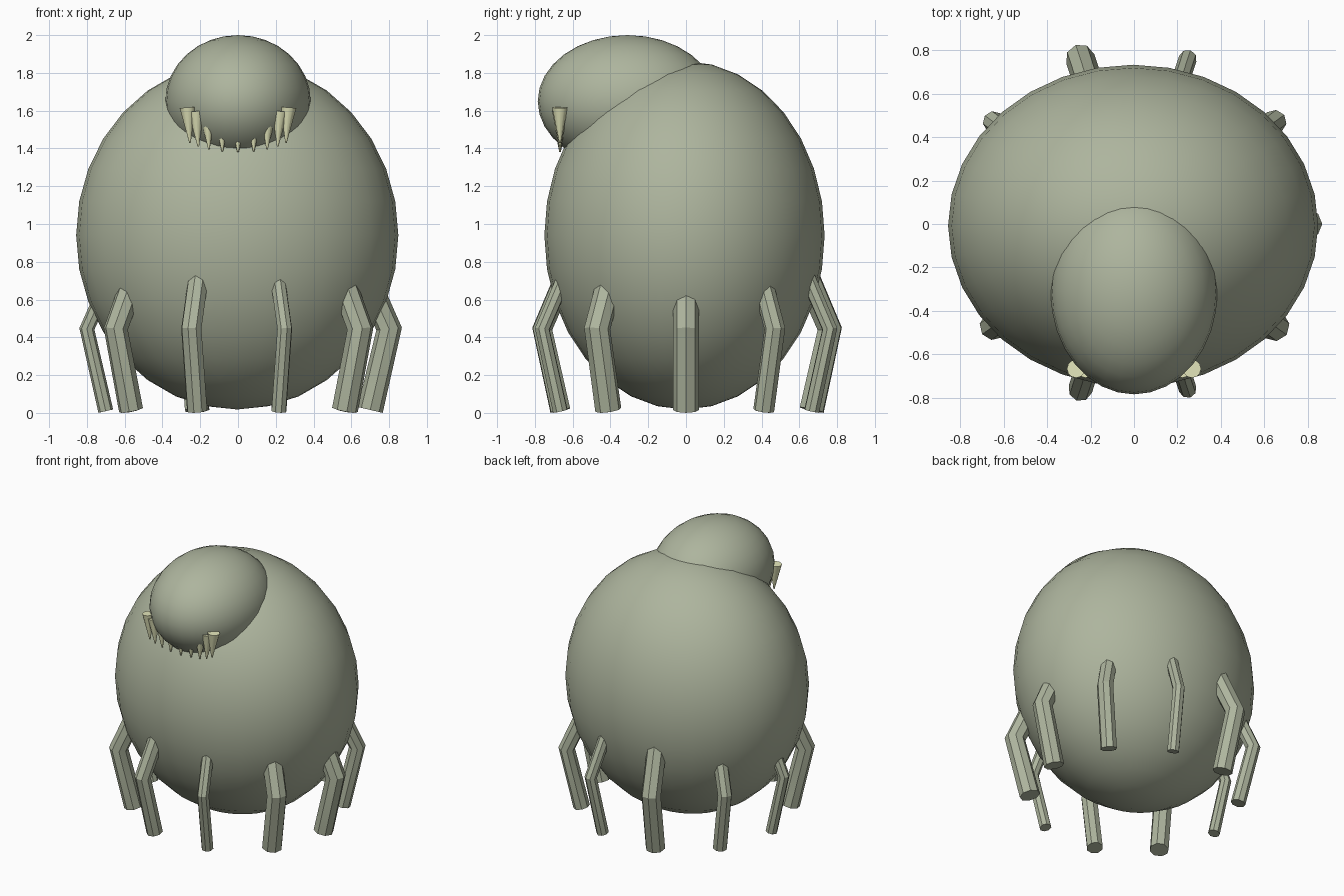
import bpy
from math import cos, sin, radians
from mathutils import Vector

if "Cube" in bpy.data.objects:
    bpy.data.objects.remove(bpy.data.objects["Cube"])


def material(name, color):
    mat = bpy.data.materials.new(name)
    mat.diffuse_color = (*color, 1)
    mat.use_nodes = True
    mat.node_tree.nodes["Principled BSDF"].inputs["Base Color"].default_value = mat.diffuse_color
    return mat


SKIN = material("olive_skin", (0.42, 0.46, 0.34))
IVORY = material("pale_ivory", (0.78, 0.80, 0.50))


def finish(name, mat):
    ob = bpy.context.object
    ob.name = name
    ob.data.materials.append(mat)
    bpy.ops.object.shade_smooth_by_angle(angle=radians(30))
    return ob


def ellipsoid(name, center, radii):
    bpy.ops.mesh.primitive_uv_sphere_add(segments=32, ring_count=16, radius=1, location=center)
    bpy.context.object.scale = radii
    bpy.ops.object.transform_apply(location=False, rotation=False, scale=True)
    finish(name, SKIN)


def leg(name, angle, radius):
    # hip buried in the body, bent knee, foot tucked inwards
    curve = bpy.data.curves.new(name, 'CURVE')
    curve.dimensions = '3D'
    curve.bevel_depth = radius
    curve.bevel_resolution = 2
    curve.use_fill_caps = True
    spline = curve.splines.new('POLY')
    spline.points.add(2)
    a = radians(angle)
    path = [(0.60, 0.89), (0.80, 0.445), (0.70, 0.23 * radius)]
    for point, (r, z) in zip(spline.points, path):
        point.co = (r * cos(a), r * sin(a), z, 1)
    ob = bpy.data.objects.new(name, curve)
    bpy.context.collection.objects.link(ob)
    bpy.ops.object.select_all(action='DESELECT')
    ob.select_set(True)
    bpy.context.view_layer.objects.active = ob
    bpy.ops.object.convert(target='MESH')
    finish(name, SKIN)


def tooth(name, base, tip):
    base, tip = Vector(base), Vector(tip)
    axis = tip - base
    bpy.ops.mesh.primitive_cone_add(vertices=12, radius1=0.042, radius2=0.004,
                                    depth=axis.length, location=(base + tip) / 2,
                                    rotation=axis.to_track_quat('Z', 'Y').to_euler())
    finish(name, IVORY)


# Body and head
ellipsoid("body", (-0.004, -0.008, 0.94), (0.853, 0.742, 0.922))
ellipsoid("head", (0, -0.31, 1.65), (0.385, 0.475, 0.35))

# Ring of ten legs with uneven thickness
leg_radii = [0.068, 0.056, 0.042, 0.068, 0.050, 0.040, 0.065, 0.056, 0.041, 0.070]
for i, r in enumerate(leg_radii):
    leg(f"leg_{i + 1}", 36 * i, r)

# Row of teeth along the front of the head: (base x, tip x, tip z)
TOOTH_Y = -0.667
tooth("tooth_middle", (0, TOOTH_Y, 1.57), (0, TOOTH_Y, 1.38))
for i, (bx, tx, tz) in enumerate([(0.085, 0.083, 1.385), (0.16, 0.154, 1.395),
                                  (0.222, 0.21, 1.41), (0.267, 0.254, 1.43)]):
    for side, word in ((-1, "left"), (1, "right")):
        tooth(f"tooth_{word}_{i + 1}", (side * bx, TOOTH_Y, tz + 0.187), (side * tx, TOOTH_Y, tz))
